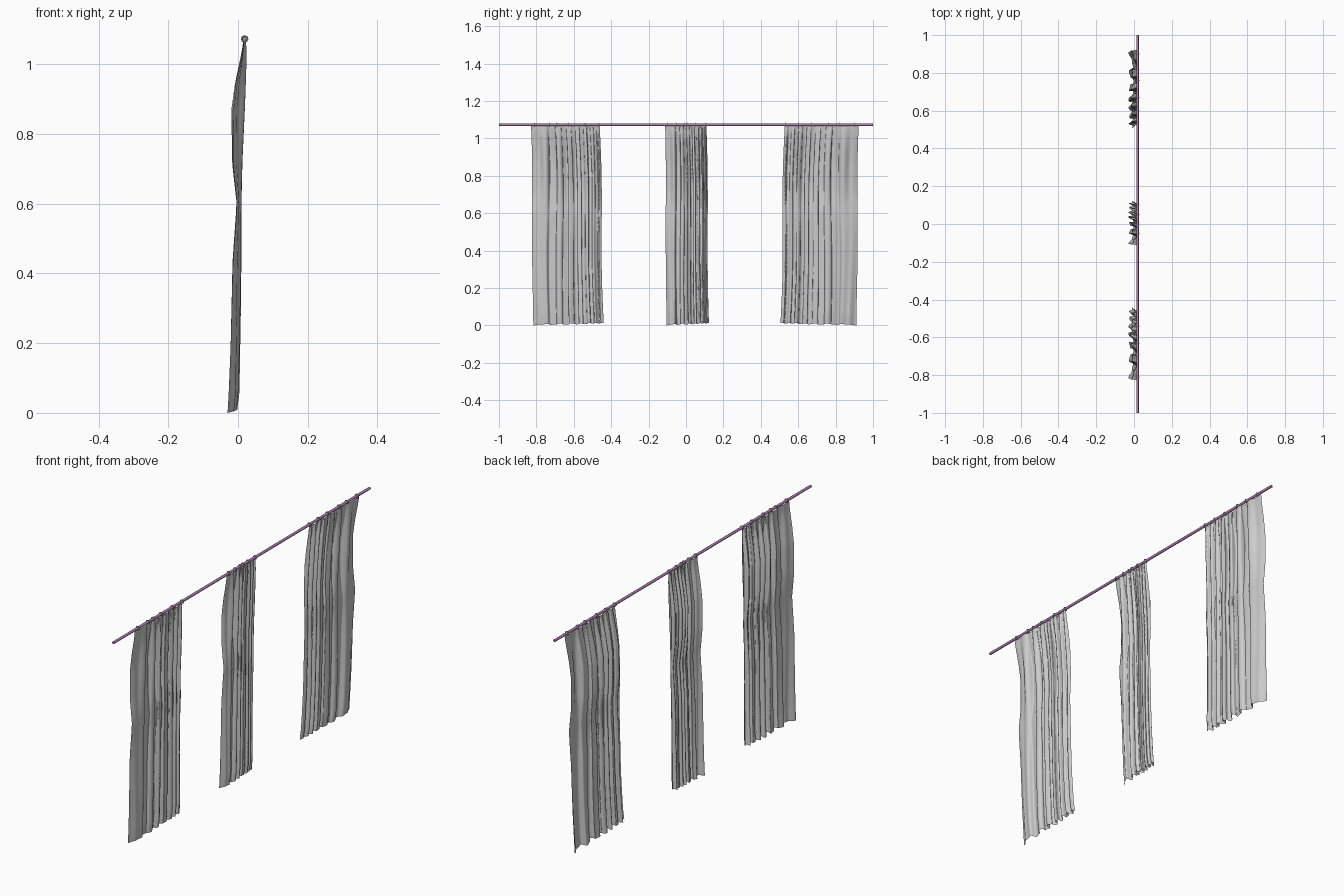
import bpy, bmesh, math

if "Cube" in bpy.data.objects:
    bpy.data.objects.remove(bpy.data.objects["Cube"])

ROD_X, ROD_Z = 0.019, 1.073
# height, lowest x, highest x of the hanging cloth
PROFILE = [(0.0, -0.030, -0.002), (0.05, -0.027, 0.004), (0.2, -0.021, 0.007),
           (0.43, -0.016, 0.010), (0.6, -0.004, 0.010), (0.72, -0.018, 0.013),
           (0.87, -0.019, 0.020), (0.95, -0.008, 0.023), (1.03, 0.009, 0.025),
           (1.066, 0.015, 0.023)]


def limits(z):
    for a, b in zip(PROFILE, PROFILE[1:]):
        if z <= b[0]:
            f = (z - a[0]) / (b[0] - a[0])
            return a[1] + (b[1] - a[1]) * f, a[2] + (b[2] - a[2]) * f
    return PROFILE[-1][1:]


def material(name, rgb):
    m = bpy.data.materials.new(name)
    m.diffuse_color = (*rgb, 1)
    m.use_nodes = True
    m.node_tree.nodes["Principled BSDF"].inputs["Base Color"].default_value = m.diffuse_color
    return m


def curtain(name, centre, width, mirror):
    # one pleated sheet, folds tighter towards one side
    cols, rows = 110, 44
    bm = bmesh.new()
    grid = []
    for j in range(rows + 1):
        h = j / rows
        line = []
        for i in range(cols + 1):
            t = i / cols
            ph = 2 * math.pi * (2.4 * t + 4.4 * t ** 2.2)
            ph += 0.5 * math.sin(4 * h + 5 * t) * math.sin(math.pi * t)
            wave = -0.72 * math.cos(ph) - 0.28 * math.cos(2.3 * ph * (1 - 0.04 * h) + 2 * h)
            lo, hi = limits(h * 1.066)
            x = (lo + hi) / 2 + (hi - lo) / 2 * wave
            # edges wander slightly and the hem flares
            left = -0.5 + 0.035 * (1 - h) - 0.015 * math.sin(6 * h) * h
            right = 0.5 - 0.055 * h - 0.012 * math.sin(math.pi * 2 * h)
            y = left + (right - left) * t
            y += 0.016 * math.sin(ph * 2) * math.sin(math.pi * t)
            # hem rises a little to one side, top sags between rings
            z = h * 1.066 + (1 - h) * (0.003 + 0.009 * t + 0.003 * wave)
            z -= 0.004 * h ** 20 * (0.5 - 0.5 * math.cos(10 * math.pi * t))
            line.append(bm.verts.new((x, centre + (-y if mirror else y) * width, z)))
        grid.append(line)
    for j in range(rows):
        for i in range(cols):
            q = [grid[j][i], grid[j][i + 1], grid[j + 1][i + 1], grid[j + 1][i]]
            f = bm.faces.new(q[::-1] if mirror else q)
            f.smooth = True
    me = bpy.data.meshes.new(name)
    bm.to_mesh(me)
    bm.free()
    bpy.context.collection.objects.link(bpy.data.objects.new(name, me))


# curtain rod
bpy.ops.mesh.primitive_cylinder_add(vertices=12, radius=0.0065, depth=2,
                                    location=(ROD_X, 0, ROD_Z),
                                    rotation=(math.pi / 2, 0, 0))
rod = bpy.context.object
rod.name = "curtain_rod"
rod.data.materials.append(material("rod_purple", (0.42, 0.22, 0.42)))
bpy.ops.object.shade_smooth_by_angle()

# three curtains, the last one mirrored
curtain("curtain_left", -0.635, 0.39, False)
curtain("curtain_middle", 0.005, 0.235, False)
curtain("curtain_right", 0.715, 0.42, True)

# rings that carry the cloth
rings = [-0.81, -0.73, -0.69, -0.63, -0.54, -0.465,
         -0.10, -0.05, -0.01, 0.01, 0.05, 0.105,
         0.53, 0.60, 0.67, 0.76, 0.82, 0.90]
for k, y in enumerate(rings):
    bpy.ops.mesh.primitive_torus_add(major_segments=8, minor_segments=6,
                                     major_radius=0.009, minor_radius=0.002,
                                     location=(ROD_X, y, ROD_Z),
                                     rotation=(math.pi / 2, 0, 0))
    bpy.context.object.name = f"curtain_ring_{k + 1}"
